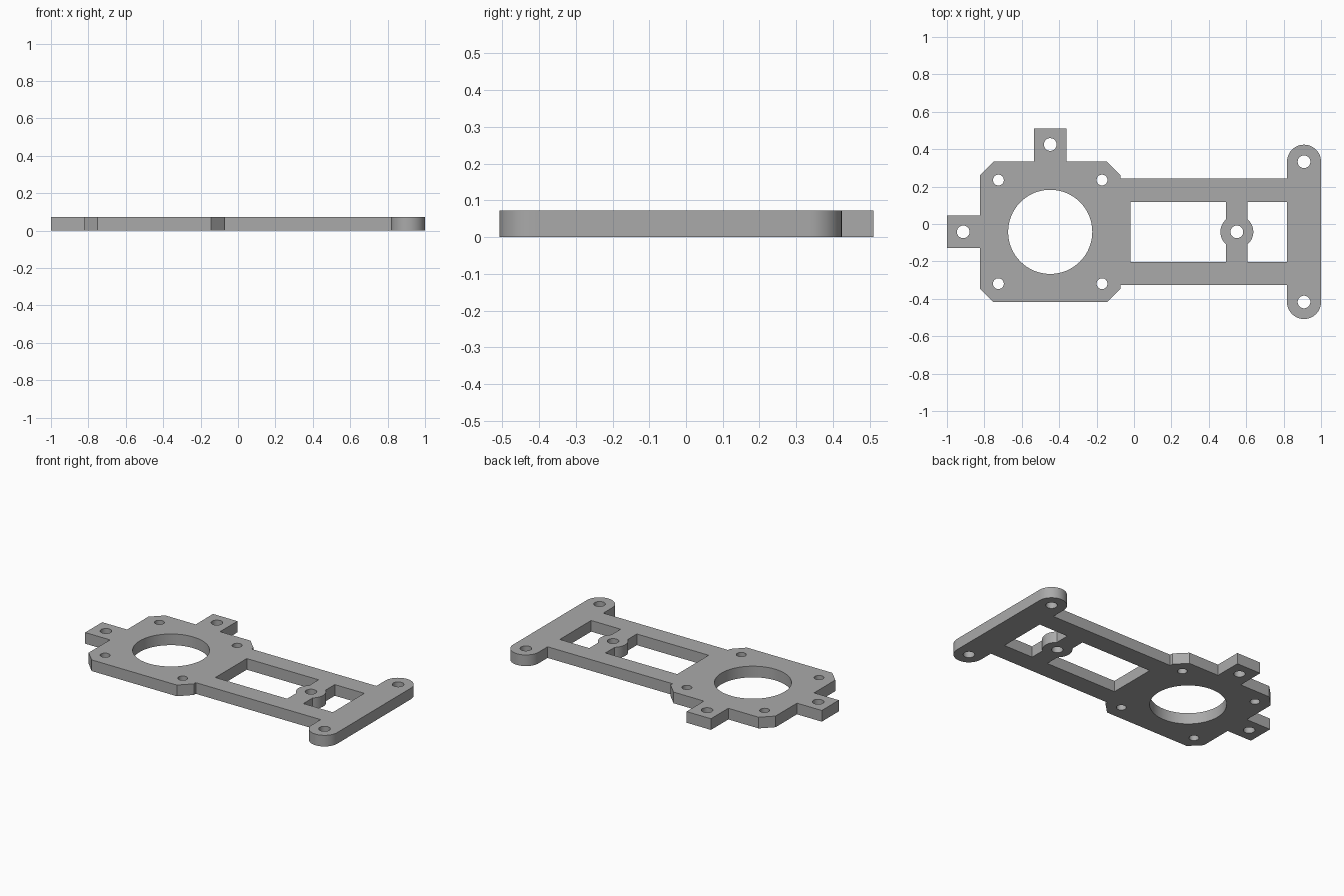
import bpy, bmesh, math

cube = bpy.data.objects.get("Cube")
if cube:
    bpy.data.objects.remove(cube, do_unlink=True)

THICK = 0.072
MID = -0.042       # symmetry line of the plate in y
RING_X = -0.448    # centre of the large opening
BAR_X = 0.909      # centre of the rounded end bar
BOSS_X = 0.55


def arc(x, y, r, start, end, n=24):
    """Points on an arc, angles in degrees."""
    angles = [math.radians(start + (end - start) * i / n) for i in range(n + 1)]
    return [(x + r * math.cos(a), y + r * math.sin(a)) for a in angles]


def circle(x, y, r, n=32):
    return arc(x, y, r, 0, 360, n)[:-1]


def flip(points):
    """Mirror points across the symmetry line, in reverse order."""
    return [(x, 2 * MID - y) for x, y in reversed(points)]


# Outer outline: chamfered body, two square tabs, arms and rounded end bar
half, cut, tab = 0.375, 0.071, 0.087
left, right = RING_X - half, RING_X + half
top = MID + half
arm = MID + 0.284
upper_bar = [(BAR_X - 0.091, arm)] + arc(BAR_X, top, 0.091, 180, 0)
upper_right = [(right - cut, top), (right, top - cut), (right, arm)] + upper_bar
upper_left = [(left, top - cut), (left + cut, top)]
end_tab = [(left, MID - tab), (-1, MID - tab), (-1, MID + tab), (left, MID + tab)]
back_tab = [(RING_X - tab, top), (RING_X - tab, 0.51),
            (RING_X + tab, 0.51), (RING_X + tab, top)]
outline = (end_tab + upper_left + back_tab + upper_right
           + flip(upper_right) + flip(upper_left))

# Two windows, separated by a bridge with a round boss
win, bridge, boss = 0.16, 0.058, 0.088
swing = math.degrees(math.acos(bridge / boss))
left_window = ([(-0.02, MID - win), (-0.02, MID + win), (BOSS_X - bridge, MID + win)]
               + arc(BOSS_X, MID, boss, 180 - swing, 180 + swing)
               + [(BOSS_X - bridge, MID - win)])
right_window = ([(0.818, MID - win), (0.818, MID + win), (BOSS_X + bridge, MID + win)]
                + arc(BOSS_X, MID, boss, swing, -swing)
                + [(BOSS_X + bridge, MID - win)])

# Round openings and screw holes
loops = [outline, left_window, right_window,
         circle(RING_X, MID, 0.225, 64),
         circle(BOSS_X, MID, 0.034),
         circle(RING_X, 0.425, 0.034),
         circle(-0.913, MID, 0.034)]
for side in (-1, 1):
    loops.append(circle(BAR_X, MID + side * half, 0.034))
    for end in (-1, 1):
        loops.append(circle(RING_X + end * 0.277, MID + side * 0.277, 0.029))

# Filled and extruded profile
curve = bpy.data.curves.new("plate_profile", "CURVE")
curve.dimensions = "2D"
curve.fill_mode = "BOTH"
curve.extrude = THICK / 2
for points in loops:
    spline = curve.splines.new("POLY")
    spline.points.add(len(points) - 1)
    for p, (x, y) in zip(spline.points, points):
        p.co = (x, y, 0, 1)
    spline.use_cyclic_u = True
plate = bpy.data.objects.new("mounting_plate", curve)
plate.location.z = THICK / 2
bpy.context.collection.objects.link(plate)

# Convert to a welded mesh
bpy.ops.object.select_all(action="DESELECT")
plate.select_set(True)
bpy.context.view_layer.objects.active = plate
bpy.ops.object.convert(target="MESH")
bm = bmesh.new()
bm.from_mesh(plate.data)
bmesh.ops.remove_doubles(bm, verts=bm.verts, dist=0.0001)
bmesh.ops.recalc_face_normals(bm, faces=bm.faces)
bm.to_mesh(plate.data)
bm.free()
bpy.ops.object.shade_smooth_by_angle(angle=math.radians(30))

# Plain grey material
grey = bpy.data.materials.new("plain_grey")
grey.use_nodes = True
color = (0.4, 0.4, 0.4, 1)
grey.diffuse_color = color
grey.node_tree.nodes["Principled BSDF"].inputs["Base Color"].default_value = color
plate.data.materials.clear()
plate.data.materials.append(grey)
